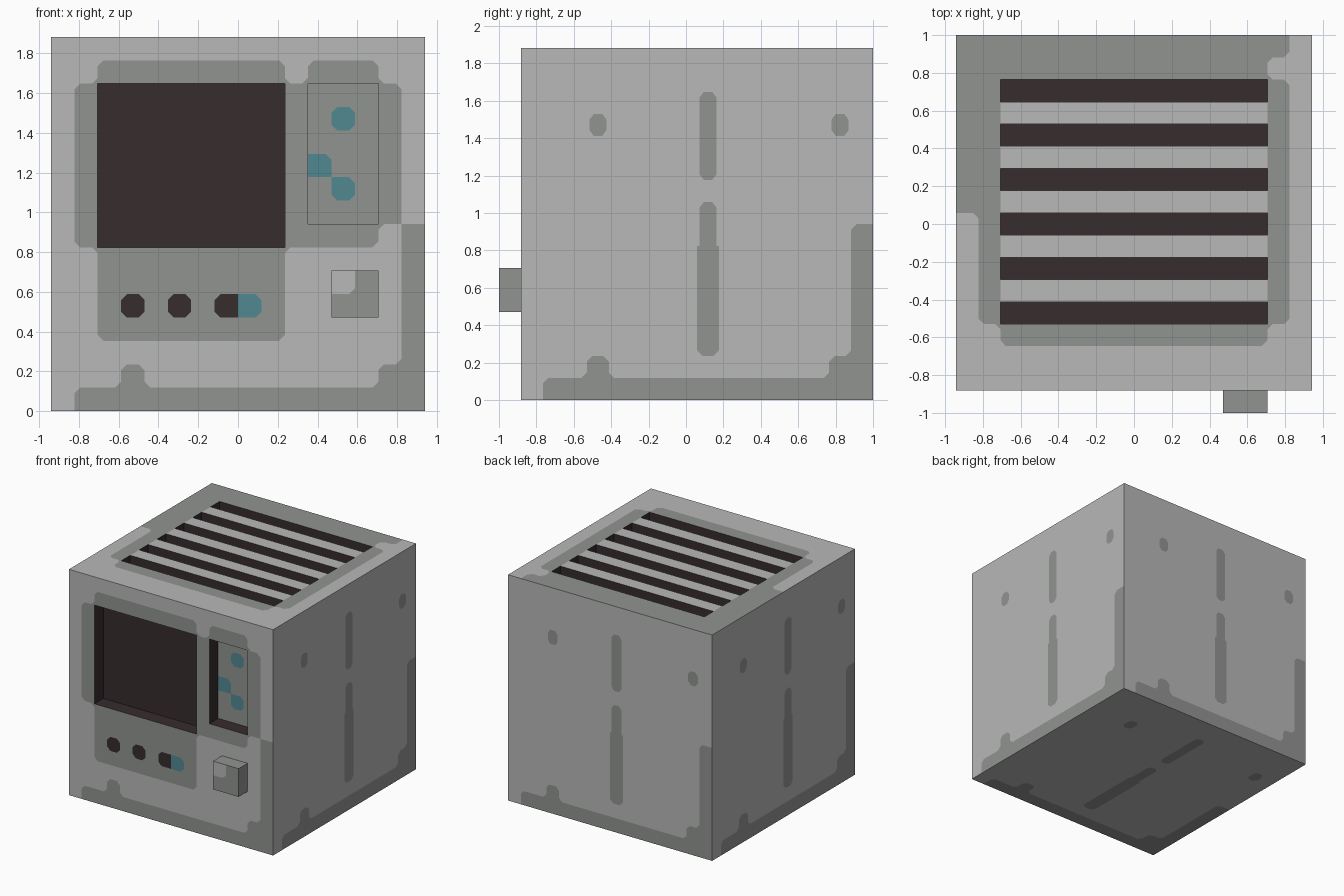
import bpy, bmesh
from mathutils import Vector

if "Cube" in bpy.data.objects:
    bpy.data.objects.remove(bpy.data.objects["Cube"], do_unlink=True)

N = 16                    # grid cells along each side
P = 2 / (N + 1)           # size of one cell
CUT = 0.25                # corner cut of painted cells
CENTRE = Vector((0, P / 2, N * P / 2))
X, Y, Z = Vector((1, 0, 0)), Vector((0, 1, 0)), Vector((0, 0, 1))
CORNERS = [(-1, -1), (1, -1), (1, 1), (-1, 1)]


def material(name, rgb):
    m = bpy.data.materials.new(name)
    m.use_nodes = True
    m.diffuse_color = (*rgb, 1)
    m.node_tree.nodes["Principled BSDF"].inputs["Base Color"].default_value = (*rgb, 1)
    return m


# l = light casing, g = grey trim, d = dark cavity, t = teal light
# (a capital letter paints a slightly slimmer cell)
KEYS = "lgdt"
MATERIALS = [
    material("light_grey", (0.48, 0.48, 0.48)),
    material("mid_grey", (0.285, 0.295, 0.285)),
    material("dark_brown", (0.037, 0.025, 0.027)),
    material("teal", (0.08, 0.25, 0.28)),
]


class Side:
    """A flat side with its own across / up axes, measured in cells."""

    def __init__(self, across, up, paint):
        self.u, self.v, self.n = across, up, across.cross(up)
        self.paint, self.holes = paint, []

    def point(self, u, v, depth=0):
        h = N / 2
        return CENTRE + P * (self.u * (u - h) + self.v * (v - h) + self.n * (h - depth))

    def colour(self, u, v):
        found = "l"
        for key, u0, v0, u1, v1 in self.paint:
            if u0 <= u < u1 and v0 <= v < v1:
                found = key
        return found

    def in_hole(self, u, v):
        return any(a <= u < c and b <= v < d for a, b, c, d in self.holes)

    def add_face(self, bm, points, depth, key):
        f = bm.faces.new([bm.verts.new(self.point(u, v, depth)) for u, v in points])
        f.material_index = KEYS.index(key.lower())

    def add_cells(self, bm, rect, depth=0, skip_holes=True):
        """Fill a rectangle with cells, softening the corners of colour patches."""
        u0, v0, u1, v1 = rect

        def look(u, v):
            if not (u0 <= u < u1 and v0 <= v < v1) or (skip_holes and self.in_hole(u, v)):
                return None
            return self.colour(u, v).lower()

        for i in range(u0, u1):
            for j in range(v0, v1):
                own = look(i, j)
                if own is None:
                    continue
                inset = 0.12 if self.colour(i, j).isupper() else 0
                if inset:
                    for a, b in ((i, i + inset), (i + 1 - inset, i + 1)):
                        self.add_face(bm, [(a, j), (b, j), (b, j + 1), (a, j + 1)], depth, "l")
                pts = [Vector((i + 0.5 + sx * (0.5 - inset), j + 0.5 + sy * 0.5))
                       for sx, sy in CORNERS]
                outline = []
                for k, (sx, sy) in enumerate(CORNERS):
                    side, end = look(i + sx, j), look(i, j + sy)
                    c = pts[k]
                    if side and side == end != own and look(i + sx, j + sy) != own:
                        before = c.lerp(pts[k - 1], CUT)
                        after = c.lerp(pts[(k + 1) % 4], CUT)
                        self.add_face(bm, [before, c, after], depth, side)
                        outline += [before, after]
                    else:
                        outline.append(c)
                self.add_face(bm, outline, depth, own)

    def add_box(self, bm, rect, depth, wall):
        """Sink (or raise, if depth is negative) a rectangle of the side."""
        u0, v0, u1, v1 = rect
        ring = [(u0, v0), (u1, v0), (u1, v1), (u0, v1)]
        for k, a in enumerate(ring):
            b = ring[(k + 1) % 4]
            f = bm.faces.new([bm.verts.new(self.point(*q)) for q in
                              ((*a, 0), (*b, 0), (*b, depth), (*a, depth))])
            f.material_index = KEYS.index(wall)
        self.add_cells(bm, rect, depth, skip_holes=False)


def make(name, build):
    bm = bmesh.new()
    build(bm)
    bmesh.ops.remove_doubles(bm, verts=bm.verts, dist=1e-5)
    mesh = bpy.data.meshes.new(name)
    bm.to_mesh(mesh)
    bm.free()
    for m in MATERIALS:
        mesh.materials.append(m)
    obj = bpy.data.objects.new(name, mesh)
    bpy.context.collection.objects.link(obj)


# Grey edging along the foot and right edge, shared by every upright side
EDGING = [("g", 1, 0, N, 1), ("g", 3, 1, 4, 2), ("g", 14, 1, N, 2), ("g", 15, 2, N, 8)]

# Plain sides: edging, centre seam and two rivets
PLAIN = EDGING + [("g", 8, 2, 9, 7), ("G", 8, 7, 9, 9), ("G", 8, 10, 9, 14),
                  ("G", 3, 12, 4, 13), ("G", 14, 12, 15, 13)]

# Front: frames round screen and side panel, button strip, lights and knob
SCREEN, PANEL, KNOB = (2, 7, 10, 14), (11, 8, 14, 14), (12, 4, 14, 6)
FRONT = EDGING + [
    ("g", 1, 7, 11, 14), ("g", 2, 3, 10, 15), ("g", 10, 7, 14, 8),
    ("g", 11, 8, 14, 15), ("g", 14, 8, 15, 14),
    ("d", 3, 4, 4, 5), ("d", 5, 4, 6, 5), ("d", 7, 4, 8, 5), ("t", 8, 4, 9, 5),
    ("d", *SCREEN),
    ("t", 12, 12, 13, 13), ("t", 11, 10, 12, 11), ("t", 12, 9, 13, 10),
    ("g", *KNOB), ("l", 12, 5, 13, 6),
]

# Top: worn grey border round a grille of six slots
SLOTS = [(2, j, 14, j + 1) for j in range(3, 14, 2)]
TOP = [("g", 0, 8, 2, N), ("g", 1, 3, 2, 8), ("g", 2, 2, 14, 3), ("g", 2, 14, 14, N),
       ("g", 14, 15, 15, N), ("g", 14, 3, 15, 14)] + [("d", *s) for s in SLOTS]

front, top = Side(X, Z, FRONT), Side(X, Y, TOP)
front.holes = [SCREEN, PANEL, KNOB]
top.holes = SLOTS
sides = {
    "front_casing": front, "top_casing": top,
    "left_casing": Side(Y, Z, PLAIN), "back_casing": Side(-X, Z, PLAIN),
    "right_casing": Side(-Y, Z, PLAIN), "bottom_casing": Side(-X, Y, PLAIN),
}
for name, side in sides.items():
    make(name, lambda bm: side.add_cells(bm, (0, 0, N, N)))

# Sunken screen and light panel, raised knob
make("screen", lambda bm: front.add_box(bm, SCREEN, 1, "d"))
make("light_panel", lambda bm: front.add_box(bm, PANEL, 1, "d"))
make("knob", lambda bm: front.add_box(bm, KNOB, -1, "g"))

# Grille slots
for n, slot in enumerate(SLOTS):
    make(f"grille_slot_{n + 1}", lambda bm: top.add_box(bm, slot, 1, "d"))
